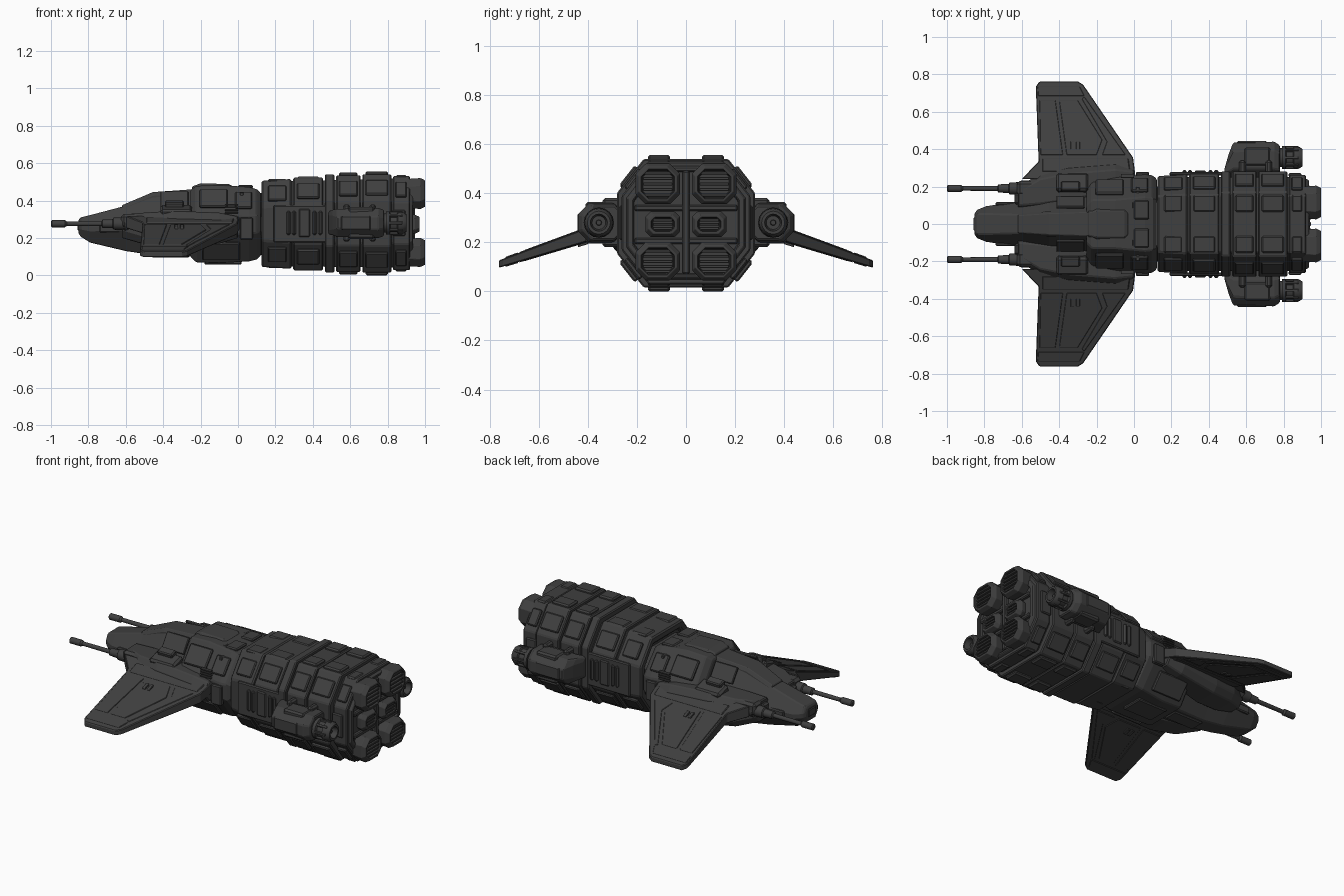
import bpy, bmesh, math
from mathutils import Vector

if "Cube" in bpy.data.objects:
    bpy.data.objects.remove(bpy.data.objects["Cube"])

mat = bpy.data.materials.new("dark gunmetal")
mat.use_nodes = True
COLOUR = (0.05, 0.05, 0.05, 1)
mat.diffuse_color = COLOUR
mat.node_tree.nodes["Principled BSDF"].inputs["Base Color"].default_value = COLOUR
SIDES = (("left", 1), ("right", -1))   # +y and -y flanks


def finish(name, bm, bevel=0.0, smooth=False):
    bmesh.ops.recalc_face_normals(bm, faces=bm.faces[:])
    me = bpy.data.meshes.new(name)
    bm.to_mesh(me)
    bm.free()
    me.materials.append(mat)
    ob = bpy.data.objects.new(name, me)
    bpy.context.collection.objects.link(ob)
    if bevel:
        m = ob.modifiers.new("Bevel", 'BEVEL')
        m.width, m.segments, m.limit_method, m.angle_limit = bevel, 1, 'ANGLE', 0.6
    if smooth:
        bpy.ops.object.select_all(action='DESELECT')
        ob.select_set(True)
        bpy.context.view_layer.objects.active = ob
        bpy.ops.object.shade_smooth_by_angle(angle=0.6)
    return ob


def skin(bm, rings):
    rings = [[bm.verts.new(p) for p in r] for r in rings]
    n = len(rings[0])
    for a, b in zip(rings, rings[1:]):
        for i in range(n):
            bm.faces.new((a[i], a[(i + 1) % n], b[(i + 1) % n], b[i]))
    bm.faces.new(rings[0])
    bm.faces.new(rings[-1])


def loft(name, stations, bevel=0.006):
    """Octagonal sections along x: x, y centre, half width, z low, z high, chamfer y, chamfer z."""
    bm = bmesh.new()
    rings = []
    for x, yc, w, lo, hi, cy, cz in stations:
        half = [(w - cy, hi), (w, hi - cz), (w, lo + cz), (w - cy, lo)]
        pts = half + [(-y, z) for y, z in reversed(half)]
        rings.append([(x, yc + y, z) for y, z in pts])
    skin(bm, rings)
    return finish(name, bm, bevel)


def turned(name, y, z, profile, sides=16):
    """Round part along x from (x, radius) pairs."""
    bm = bmesh.new()
    ang = [2 * math.pi * i / sides for i in range(sides)]
    skin(bm, [[(x, y + r * math.cos(a), z + r * math.sin(a)) for a in ang] for x, r in profile])
    return finish(name, bm, 0, True)


def box(name, loc, size, rot=0.0, bevel=0.006):
    bm = bmesh.new()
    bmesh.ops.create_cube(bm, size=1)
    bmesh.ops.scale(bm, vec=size, verts=bm.verts[:])
    ob = finish(name, bm, bevel)
    ob.location = loc
    ob.rotation_euler.x = rot
    return ob


def wing_slab(name, outline, s, grow=0.0, bevel=0.004):
    """Drooping tapered slab from (x, y) outline."""
    bm = bmesh.new()
    layers = []
    for d in (-1, 1):
        ring = []
        for x, y in outline:
            t = 0.032 - 0.035 * (y - 0.28) + grow
            ring.append((x, s * y, 0.272 - (y - 0.28) / 3 + d * t))
        layers.append(ring)
    skin(bm, layers)
    return finish(name, bm, bevel)


# Rear hull: stepped armour bands around a core
loft("rear_hull_core", [(.15, 0, .25, .05, .5, .1, .13), (.92, 0, .25, .04, .52, .1, .13)])
loft("rear_hull_front_rim", [(.17, 0, .20, .1, .45, .08, .1), (.128, 0, .21, .09, .46, .08, .11),
                             (.125, 0, .255, .045, .505, .105, .14), (.285, 0, .268, .035, .515, .11, .14)], .008)
BANDS = [(.295, .455, .268, .027, .522), (.465, .515, .28, .015, .54),
         (.525, .655, .282, .018, .535), (.665, .82, .282, .015, .54), (.828, .92, .262, .028, .53)]
for i, (a, b, w, lo, hi) in enumerate(BANDS):
    loft(f"rear_hull_band_{i + 1}", [(a, 0, w, lo, hi, .11, .14), (b, 0, w, lo, hi, .11, .14)])
loft("rear_bulkhead", [(.9, 0, .25, .04, .52, .1, .13), (.935, 0, .235, .055, .505, .1, .13),
                       (.935, 0, .215, .07, .49, .09, .12), (.915, 0, .21, .075, .485, .09, .12)], .003)
box("bulkhead_post", (.92, 0, .28), (.05, .03, .42))
for z in (.205, .34):
    box("bulkhead_beam", (.92, 0, z), (.04, .42, .025))

# Armour plates on top, bottom, chamfers and flanks of the rear hull
CH = math.atan2(.11, .14)
PLATES = [(.21, .1, .255, .505), (.375, .12, .26, .517), (.59, .1, .274, .53),
          (.742, .12, .274, .535), (.872, .06, .256, .525)]
for sname, s in SIDES:
    for i, (x, length, w, top) in enumerate(PLATES):
        tall = top + .018 if i in (2, 3) else top + .008
        box(f"{sname}_top_plate_{i}", (x, s * .11, tall - .01), (length, .09, .025), 0, .008)
        box(f"{sname}_belly_plate_{i}", (x, s * .11, .565 - tall), (length, .09, .025), 0, .008)
        yc, zc = w - .042, top - .068
        box(f"{sname}_shoulder_plate_{i}", (x, s * yc, zc), (length, .022, .1), s * CH * 1.0, .006)
        box(f"{sname}_bilge_plate_{i}", (x, s * yc, .55 - zc), (length, .022, .1), -s * CH, .006)
    # Flank equipment
    box(f"{sname}_flank_rail", (.34, s * .268, .275), (.3, .02, .2))
    for x in (.27, .3, .41, .44):
        box(f"{sname}_flank_canister", (x, s * .275, .28), (.022, .03, .13), 0, .008)
    box(f"{sname}_flank_panel", (.355, s * .276, .28), (.06, .02, .15))
    box(f"{sname}_aft_flank_panel", (.86, s * .262, .28), (.07, .02, .14))

# Side pods with small thrusters
for sname, s in SIDES:
    def pod(x, inner, outer, lo, hi, c):
        return (x, s * (inner + outer) / 2, (outer - inner) / 2, lo, hi, c, c)
    loft(f"{sname}_pod", [pod(.485, .25, .30, .22, .34, .02), pod(.505, .25, .37, .215, .35, .03),
                          pod(.53, .25, .435, .205, .355, .045), pod(.75, .25, .44, .2, .36, .045),
                          pod(.78, .25, .42, .21, .35, .04)])
    box(f"{sname}_pod_cover", (.66, s * .36, .28), (.14, .1, .17), 0, .01)
    box(f"{sname}_pod_side_plate", (.63, s * .437, .28), (.16, .012, .075))
    for x in (.58, .72):
        box(f"{sname}_pod_clamp", (x, s * .3, .28), (.035, .08, .2), 0, .01)
    turned(f"{sname}_pod_thruster", s * .355, .28,
           [(.76, .05), (.79, .05), (.79, .062), (.81, .062), (.815, .05), (.85, .05),
            (.855, .06), (.885, .057), (.9, .047), (.9, .035), (.86, .028), (.86, .012), (.88, .01)])
    for k in range(8):
        a = math.tau * k / 8
        box(f"{sname}_thruster_fin", (.84, s * .355 + .054 * math.cos(a), .28 + .054 * math.sin(a)),
            (.08, .014, .014), a, .002)

# Six main nozzles with slatted grilles
ROWS = [("lower", .045, .2, .205, 1.0), ("middle", .222, .325, .165, .97), ("upper", .355, .52, .205, 1.0)]
for sname, s in SIDES:
    for row, lo, hi, outer, end in ROWS:
        w, yc = (outer - .025) / 2, s * (outer + .025) / 2
        c = .04 if row != "middle" else .02
        loft(f"{sname}_{row}_nozzle",
             [(.9, yc, w - .005, lo + .005, hi - .005, c, c), (end - .025, yc, w, lo, hi, c, c),
              (end, yc, w - .012, lo + .012, hi - .012, c, c),
              (end, yc, w - .024, lo + .024, hi - .024, c * .7, c * .7),
              (end - .04, yc, w - .028, lo + .028, hi - .028, c * .6, c * .6)], .002)
        count = 5 if row != "middle" else 3
        for k in range(count):
            z = lo + .026 + (hi - lo - .052) * (k + .5) / count
            box(f"{sname}_{row}_slat", (end - .025, yc, z), (.04, 2 * w - .06, .012), 0, .002)

# Neck, cabin and nose
loft("neck", [(.08, 0, .21, .1, .45, .08, .1), (.17, 0, .19, .12, .43, .08, .1)])
loft("cabin", [(-.255, 0, .19, .1, .455, .09, .13), (-.225, 0, .23, .07, .478, .1, .15),
               (-.1, 0, .25, .065, .483, .12, .15), (.06, 0, .265, .075, .472, .12, .15),
               (.1, 0, .26, .085, .462, .12, .14), (.122, 0, .24, .105, .44, .11, .13)])
loft("nose", [(-.852, 0, .055, .225, .30, .015, .025), (-.84, 0, .075, .205, .31, .02, .04),
              (-.79, 0, .095, .175, .322, .04, .06), (-.6, 0, .125, .13, .372, .075, .11),
              (-.455, 0, .15, .108, .437, .095, .16), (-.22, 0, .18, .1, .452, .11, .16)])
box("nose_cap_plate", (-.852, 0, .262), (.01, .07, .045), 0, .004)
loft("canopy_frame", [(-.62, 0, .055, .3, .375, .01, .02), (-.455, 0, .068, .3, .445, .012, .02),
                      (-.24, 0, .075, .3, .46, .012, .02)], .003)
loft("cabin_spine", [(-.245, 0, .075, .4, .475, .015, .02), (-.2, 0, .085, .4, .492, .015, .02),
                     (-.05, 0, .085, .4, .488, .015, .02), (-.03, 0, .07, .4, .478, .015, .02)], .004)
box("cabin_belly_hatch", (-.08, 0, .068), (.2, .14, .02))
box("nose_belly_plate", (-.36, 0, .102), (.2, .09, .015))

for sname, s in SIDES:
    # Cabin armour and vents
    box(f"{sname}_cabin_roof_plate", (.04, s * .075, .474), (.08, .1, .018))
    for dx, dy in ((-.045, .1), (-.015, .1), (.02, .18)):
        box(f"{sname}_roof_vent", (dx, s * dy, .468 - (dy > .15) * .035), (.02, .035, .02), 0, .003)
    box(f"{sname}_cabin_shoulder_plate", (-.13, s * .196, .41), (.15, .02, .12), s * .68)
    box(f"{sname}_cabin_bilge_plate", (-.09, s * .2, .13), (.2, .02, .12), -s * .68)
    box(f"{sname}_aft_shoulder_plate", (.03, s * .207, .4), (.09, .02, .11), s * .68)
    for k in range(4):
        box(f"{sname}_side_vent", (-.035, s * .257, .335 + k * .014), (.07, .02, .008), 0, .001)
    box(f"{sname}_cabin_flank_box", (.045, s * .264, .25), (.07, .03, .12))

    # Wing root fairing
    def fairing(x, inner, outer, lo, hi):
        return (x, s * (inner + outer) / 2, (outer - inner) / 2, lo, hi, .03, .04)
    loft(f"{sname}_wing_root", [fairing(-.62, .07, .2, .2, .325), fairing(-.5, .08, .27, .165, .335),
                                fairing(-.35, .1, .3, .15, .345), fairing(-.1, .15, .32, .17, .335),
                                fairing(.0, .18, .31, .2, .315)])
    box(f"{sname}_root_cover", (-.33, s * .22, .335), (.17, .1, .06), -s * .3, .012)
    box(f"{sname}_root_vent", (-.34, s * .2, .375), (.1, .05, .04), -s * .3)

    # Wing with surface panels
    wing_slab(f"{sname}_wing", [(-.6, .24), (-.51, .335), (-.525, .735), (-.505, .762), (-.3, .762),
                                (-.272, .745), (-.005, .355), (.01, .24)], s)
    wing_slab(f"{sname}_wing_root_panel", [(-.49, .28), (-.49, .35), (-.03, .35), (-.02, .28)], s, .006)
    wing_slab(f"{sname}_wing_front_panel", [(-.5, .37), (-.505, .66), (-.42, .66), (-.38, .37)], s, .004, .002)
    wing_slab(f"{sname}_wing_mid_panel", [(-.36, .37), (-.4, .66), (-.3, .66), (-.17, .45), (-.2, .37)], s, .004, .002)
    wing_slab(f"{sname}_wing_flap", [(-.17, .37), (-.145, .44), (-.28, .67), (-.265, .68), (-.045, .37)], s, .003, .002)
    wing_slab(f"{sname}_wing_tip_cap", [(-.513, .685), (-.515, .735), (-.29, .735), (-.265, .685)], s, .004, .002)
    for dx in (0, .03):
        wing_slab(f"{sname}_wing_rib", [(-.34 + dx, .4), (-.34 + dx, .44), (-.32 + dx, .44), (-.32 + dx, .4)], s, .012, .002)

    # Cannon
    turned(f"{sname}_cannon", s * .19, .276,
           [(-1, .012), (-.995, .019), (-.925, .019), (-.915, .012), (-.73, .013), (-.725, .022),
            (-.67, .024), (-.665, .032), (-.61, .034), (-.605, .042), (-.5, .045), (-.44, .04)])
    box(f"{sname}_cannon_mount", (-.56, s * .19, .29), (.13, .08, .075), 0, .015)
    box(f"{sname}_cannon_feed", (-.58, s * .135, .28), (.12, .06, .05), 0, .01)

    # Nose side panels and canopy struts
    box(f"{sname}_nose_side_plate", (-.68, s * .107, .25), (.12, .02, .045))
    box(f"{sname}_canopy_bar", (-.34, s * .115, .405), (.15, .016, .1), s * .6, .004)
